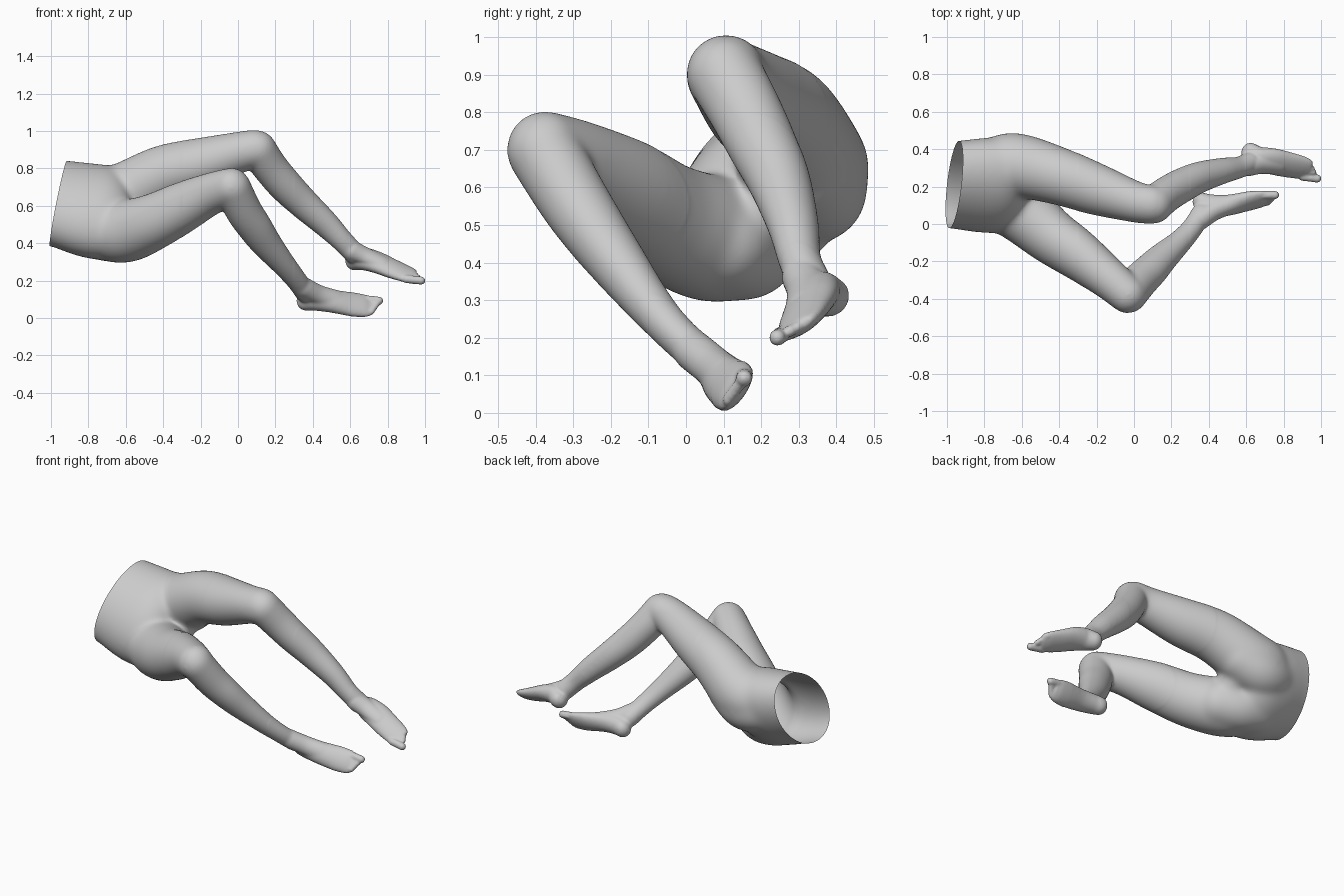
import bpy, bmesh, math
from mathutils import Vector

bm = bmesh.new()
SIDES = 40


def spline(rows, steps=6):
    """Catmull-Rom through rows of (x, y, z, half width, half depth)."""
    pts = [rows[0]] + rows + [rows[-1]]
    out = []
    for i in range(1, len(pts) - 2):
        a, b, c, d = pts[i - 1:i + 3]
        for s in range(steps):
            t = s / steps
            out.append([0.5 * (2 * q + (r - p) * t + (2 * p - 5 * q + 4 * r - e) * t * t
                               + (3 * q - p - 3 * r + e) * t ** 3)
                        for p, q, r, e in zip(a, b, c, d)])
    out.append(list(rows[-1]))
    return out


def limb(rows, side):
    """Closed tube with rounded ends; side is the direction of the half width."""
    rows = spline(rows)
    pos = [Vector(r[:3]) for r in rows]
    n = len(pos)
    rings = []
    for i, r in enumerate(rows):
        t = (pos[min(i + 1, n - 1)] - pos[max(i - 1, 0)]).normalized()
        rings.append((pos[i], t, r[3], r[4]))

    def cap(ring, sign):
        p, t, w, h = ring
        return [(p + t * sign * min(w, h) * math.sin(a), t, w * math.cos(a), h * math.cos(a))
                for a in (0.3, 0.6, 0.9, 1.2, 1.45)]
    rings = cap(rings[0], -1)[::-1] + rings + cap(rings[-1], 1)
    loops = []
    for p, t, w, h in rings:
        u = Vector(side)
        u = (u - t * u.dot(t)).normalized()
        v = t.cross(u)
        loops.append([bm.verts.new(p + u * w * math.cos(k * math.tau / SIDES)
                                   + v * h * math.sin(k * math.tau / SIDES))
                      for k in range(SIDES)])
    for a, b in zip(loops, loops[1:]):
        for k in range(SIDES):
            j = (k + 1) % SIDES
            bm.faces.new((a[k], a[j], b[j], b[k]))
    bm.faces.new(loops[0][::-1])
    bm.faces.new(loops[-1])


def toes(big, little, side):
    """Five toes between the (base, tip) pairs of the big and the little toe."""
    for i in range(5):
        f = 0 if i == 0 else 0.16 + 0.21 * i
        base = Vector(big[0]).lerp(Vector(little[0]), f)
        tip = Vector(big[1]).lerp(Vector(little[1]), f)
        r = 0.022 if i == 0 else 0.0155
        limb([(*base, r, r), (*base.lerp(tip, 0.5), r, r), (*tip, r, r)], side)


# pelvis, wide along the tilted hip line
HIP = (0, 0.7, 0.7)
limb([(-1.1, .21, .63, .26, .18), (-.95, .21, .61, .275, .188), (-.8, .208, .577, .295, .203),
      (-.7, .205, .56, .29, .2), (-.62, .205, .55, .23, .165), (-.57, .205, .545, .17, .1)], HIP)
# buttocks
limb([(-.76, .17, .455, .14, .14), (-.66, .15, .445, .147, .147), (-.56, .1, .455, .14, .14)], HIP)
limb([(-.76, .315, .605, .145, .145), (-.66, .335, .6, .147, .15), (-.54, .31, .65, .14, .14)], HIP)

# leg near the front: thigh, then calf
limb([(-.78, .12, .48, .13, .13), (-.68, .11, .465, .165, .165), (-.58, .05, .468, .17, .165),
      (-.45, -.06, .515, .157, .147), (-.3, -.165, .59, .143, .131),
      (-.15, -.28, .662, .115, .111), (-.035, -.377, .702, .102, .1)], HIP)
limb([(-.03, -.378, .698, .099, .099), (.03, -.305, .575, .094, .098), (.09, -.245, .485, .087, .094),
      (.15, -.183, .4, .077, .084), (.245, -.095, .285, .061, .066), (.31, -.022, .205, .053, .058),
      (.36, .055, .137, .054, .056)], HIP)
# its foot, instep and toes
FOOT_A = (0, .55, .83)
limb([(.362, .118, .092, .055, .05), (.41, .1, .098, .06, .058), (.5, .1, .09, .066, .052),
      (.6, .12, .074, .073, .041), (.67, .132, .066, .07, .031), (.7, .136, .064, .064, .022)], FOOT_A)
limb([(.35, .02, .165, .055, .055), (.43, .07, .125, .055, .05), (.53, .1, .098, .055, .04)], FOOT_A)
toes(((.68, .155, .1), (.755, .155, .092)), ((.67, .11, .03), (.715, .112, .034)), FOOT_A)

# leg towards the back: thigh, then calf
limb([(-.8, .29, .65, .13, .13), (-.7, .315, .645, .165, .165), (-.6, .31, .665, .17, .17),
      (-.4, .255, .77, .157, .152), (-.2, .185, .825, .141, .135),
      (0, .12, .884, .112, .11), (.09, .104, .903, .105, .103)], HIP)
limb([(.105, .102, .902, .101, .1), (.17, .155, .808, .097, .095), (.25, .203, .712, .092, .093),
      (.345, .248, .617, .083, .085), (.47, .284, .502, .068, .073), (.56, .302, .41, .057, .06),
      (.62, .327, .347, .058, .058)], HIP)
# its foot, instep and toes
FOOT_B = (0, .83, .55)
limb([(.622, .382, .308, .055, .05), (.67, .35, .316, .068, .056), (.74, .335, .298, .076, .049),
      (.82, .317, .265, .075, .04), (.89, .302, .238, .07, .03), (.925, .292, .226, .062, .022)], FOOT_B)
limb([(.61, .31, .36, .055, .055), (.68, .32, .33, .055, .045), (.78, .315, .288, .055, .037)], FOOT_B)
toes(((.9, .253, .208), (.98, .243, .2)), ((.88, .345, .26), (.93, .335, .248)), FOOT_B)

# fuse everything into one skin
bmesh.ops.recalc_face_normals(bm, faces=bm.faces)
raw = bpy.data.meshes.new("limbs")
bm.to_mesh(raw)
bm.free()
legs = bpy.data.objects.new("legs", raw)
bpy.context.collection.objects.link(legs)
rm = legs.modifiers.new("Fuse", 'REMESH')
rm.mode = 'VOXEL'
rm.voxel_size = 0.0068
sm = legs.modifiers.new("Soften", 'SMOOTH')
sm.factor = 0.5
sm.iterations = 5
skin = bpy.data.meshes.new_from_object(legs.evaluated_get(bpy.context.evaluated_depsgraph_get()))
legs.modifiers.clear()

# blend the joints more strongly than the toes, then open the waist with a slanted cut
bm = bmesh.new()
bm.from_mesh(skin)
for limit, count in ((.6, 10), (.3, 10), (-.3, 40)):
    soft = [v for v in bm.verts if v.co.x < limit]
    for _ in range(count):
        bmesh.ops.smooth_vert(bm, verts=soft, factor=0.5,
                              use_axis_x=True, use_axis_y=True, use_axis_z=True)
bmesh.ops.bisect_plane(bm, geom=bm.verts[:] + bm.edges[:] + bm.faces[:],
                       plane_co=(-.96, .21, .62), plane_no=(1, -.05, -.18), clear_inner=True)
for f in bm.faces:
    f.smooth = True
bm.to_mesh(skin)
bm.free()
legs.data = skin
skin.name = "legs"
